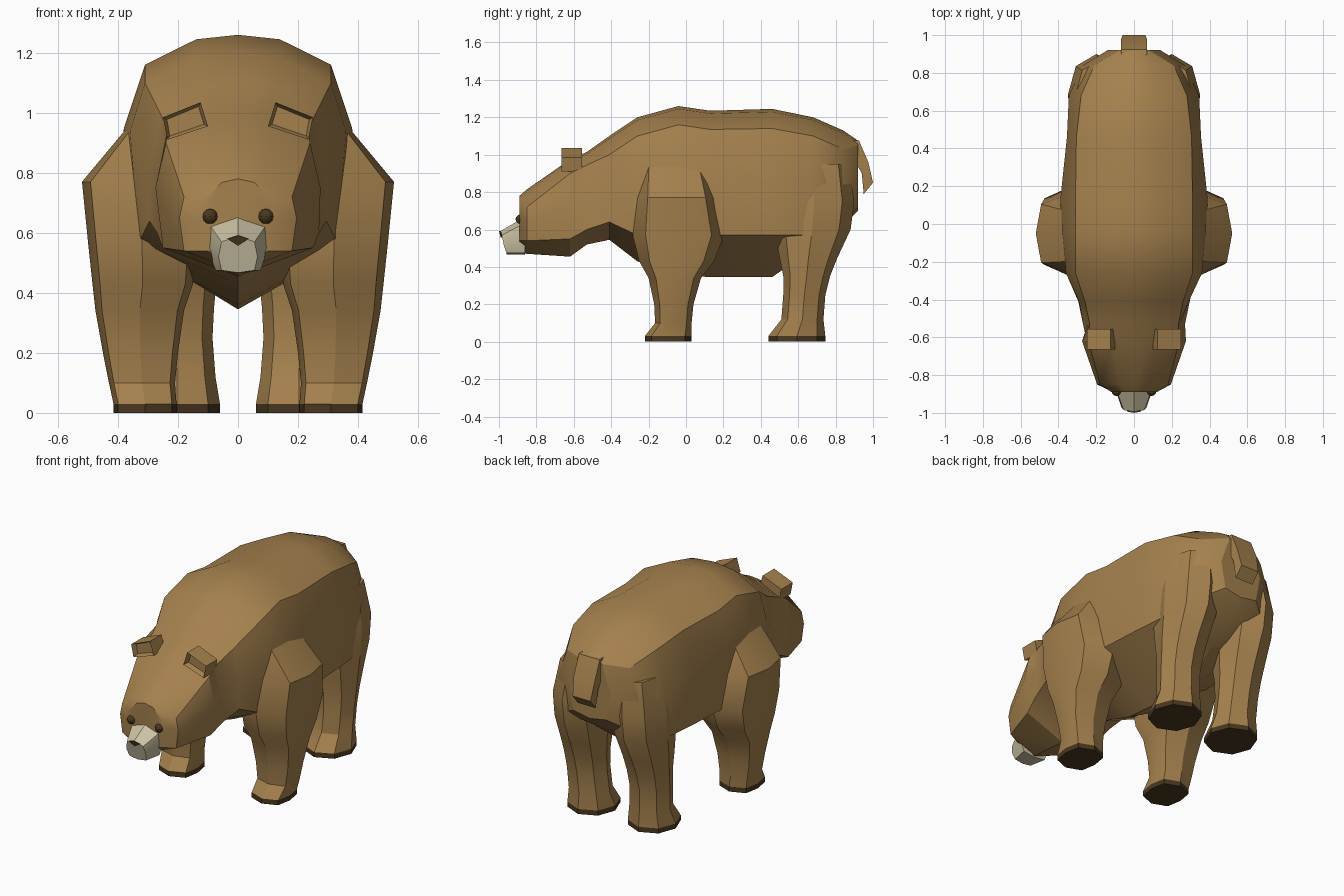
import bpy, bmesh


def material(name, rgb):
    m = bpy.data.materials.new(name)
    m.diffuse_color = (*rgb, 1)
    return m


FUR = material("brown_fur", (0.376, 0.220, 0.075))
DARK = material("dark_brown", (0.065, 0.038, 0.014))
CREAM = material("cream", (0.60, 0.54, 0.37))


def finish(name, bm, mats, mirror=False, angle=30):
    """Turn a bmesh into a shaded object, optionally mirrored across x."""
    bmesh.ops.recalc_face_normals(bm, faces=bm.faces)
    mesh = bpy.data.meshes.new(name)
    bm.to_mesh(mesh)
    bm.free()
    for m in mats:
        mesh.materials.append(m)
    ob = bpy.data.objects.new(name, mesh)
    bpy.context.collection.objects.link(ob)
    bpy.ops.object.select_all(action='DESELECT')
    ob.select_set(True)
    bpy.context.view_layer.objects.active = ob
    bpy.ops.object.shade_smooth_by_angle(angle=angle * 3.14159 / 180)
    if mirror:
        mod = ob.modifiers.new("mirror", 'MIRROR')
        mod.use_mirror_merge = False
    return ob


def loft(rings):
    """Skin a list of equal-length rings and cap both ends."""
    bm = bmesh.new()
    loops = [[bm.verts.new(p) for p in r] for r in rings]
    n = len(loops[0])
    for a, b in zip(loops, loops[1:]):
        for i in range(n):
            j = (i + 1) % n
            bm.faces.new((a[i], a[j], b[j], b[i]))
    bm.faces.new(loops[0])
    bm.faces.new(loops[-1])
    bmesh.ops.recalc_face_normals(bm, faces=bm.faces)
    return bm


def symmetric(half):
    """Close a half outline that starts and ends on the centre line."""
    return half + [(-x, y, z) for x, y, z in half[-2:0:-1]]


# Body and head: y, top z, back edge (x, z), side (x, z), lower edge (x, z), bottom z
sections = [
    (-0.89, 0.78, 0.12, 0.70, 0.11, 0.64, 0.10, 0.54, 0.48),
    (-0.85, 0.815, 0.18, 0.72, 0.195, 0.65, 0.18, 0.54, 0.47),
    (-0.62, 0.975, 0.24, 0.90, 0.275, 0.75, 0.25, 0.55, 0.455),
    (-0.53, 1.015, 0.235, 0.945, 0.245, 0.78, 0.27, 0.60, 0.52),
    (-0.41, 1.10, 0.26, 1.00, 0.29, 0.82, 0.295, 0.64, 0.545),
    (-0.26, 1.20, 0.31, 1.10, 0.36, 0.94, 0.33, 0.57, 0.43),
    (-0.04, 1.26, 0.31, 1.16, 0.38, 0.95, 0.36, 0.55, 0.36),
    (0.13, 1.235, 0.31, 1.135, 0.39, 0.88, 0.37, 0.57, 0.345),
    (0.46, 1.245, 0.305, 1.14, 0.355, 0.88, 0.35, 0.57, 0.345),
    (0.68, 1.20, 0.28, 1.10, 0.345, 0.85, 0.33, 0.57, 0.50),
    (0.84, 1.13, 0.21, 1.03, 0.27, 0.85, 0.23, 0.65, 0.62),
    (0.92, 1.075, 0.08, 1.05, 0.14, 0.88, 0.11, 0.72, 0.70),
]
rings = []
for y, top, ex, ez, sx, sz, lx, lz, low in sections:
    rings.append(symmetric([
        (0, y, top), (ex * 0.45, y, top - 0.15 * (top - ez)), (ex, y, ez),
        (sx, y, sz), (lx, y, lz), (0, y, low)]))
finish("body_and_head", loft(rings), [FUR])


def leg(name, levels, kx, ky):
    """Eight-sided leg; each level is z, inner x, outer x, front y, back y."""
    rings = []
    for z, x0, x1, y0, y1 in levels:
        cx, cy, rx, ry = (x0 + x1) / 2, (y0 + y1) / 2, (x1 - x0) / 2, (y1 - y0) / 2
        rings.append([(cx + u * rx, cy + v * ry, z) for u, v in (
            (1, 0), (kx, ky), (0, 1), (-kx, ky),
            (-1, 0), (-kx, -ky), (0, -1), (kx, -ky))])
    bm = loft(rings)
    # Dark sole up to the first level
    for f in bm.faces:
        if f.calc_center_median().z < 0.03:
            f.material_index = 1
    finish(name, bm, [FUR, DARK], mirror=True)


leg("front_legs", [
    (0.00, 0.205, 0.415, -0.22, 0.03), (0.03, 0.205, 0.415, -0.22, 0.03),
    (0.10, 0.21, 0.43, -0.165, 0.03), (0.20, 0.20, 0.45, -0.17, 0.04),
    (0.34, 0.18, 0.475, -0.20, 0.08), (0.43, 0.15, 0.485, -0.25, 0.15),
    (0.57, 0.14, 0.50, -0.285, 0.205), (0.77, 0.14, 0.52, -0.265, 0.165),
    (0.95, 0.14, 0.37, -0.25, 0.12)], 0.85, 0.72)

leg("hind_legs", [
    (0.00, 0.06, 0.345, 0.44, 0.745), (0.03, 0.06, 0.345, 0.44, 0.745),
    (0.12, 0.075, 0.33, 0.51, 0.735), (0.25, 0.085, 0.335, 0.52, 0.745),
    (0.35, 0.08, 0.34, 0.52, 0.77), (0.45, 0.07, 0.345, 0.50, 0.81),
    (0.60, 0.05, 0.35, 0.47, 0.88), (0.75, 0.05, 0.35, 0.47, 0.90),
    (0.95, 0.05, 0.31, 0.50, 0.87)], 0.72, 0.7)

# Tail: flat strip hanging off the rump
tail = [(0.88, 1.08, 0.85, 1.02), (0.925, 1.075, 0.89, 0.99),
        (0.975, 0.96, 0.94, 0.90), (1.0, 0.85, 0.95, 0.79)]
rings = []
for (yo, zo, yi, zi), w in zip(tail, (0.07, 0.07, 0.07, 0.06)):
    rings.append([(-w, yo, zo), (w, yo, zo), (w, yi, zi), (-w, yi, zi)])
finish("tail", loft(rings), [FUR])

# Ears: tilted blocks with a hollow front
outline = [(0.10, 0.955), (0.235, 0.91), (0.25, 0.985), (0.125, 1.035)]
bm = loft([[(x, y, z) for x, z in outline] for y in (-0.665, -0.555)])
front = [f for f in bm.faces if f.normal.y < -0.9]
bmesh.ops.inset_region(bm, faces=front, thickness=0.015, depth=-0.03)
finish("ears", bm, [FUR], mirror=True)

# Muzzle
back = [(0, -0.86, 0.668), (0.10, -0.86, 0.635), (0.105, -0.86, 0.56),
        (0.075, -0.86, 0.475), (0, -0.86, 0.465)]
tip = [(0, -0.995, 0.59), (0.055, -0.985, 0.57), (0.065, -0.975, 0.52),
       (0.055, -0.96, 0.475), (0, -0.96, 0.467)]
finish("muzzle", loft([symmetric(back), symmetric(tip)]), [CREAM])

# Nose
nose = [(0, -0.995, 0.592), (0.036, -0.988, 0.58), (0, -0.985, 0.557), (-0.036, -0.988, 0.58)]
finish("nose", loft([[(x, y + d, z) for x, y, z in nose] for d in (0.01, -0.005)]), [DARK])

# Eyes
bm = bmesh.new()
bmesh.ops.create_uvsphere(bm, u_segments=10, v_segments=6, radius=0.026)
bmesh.ops.translate(bm, verts=bm.verts, vec=(0.093, -0.885, 0.655))
finish("eyes", bm, [DARK], mirror=True)
